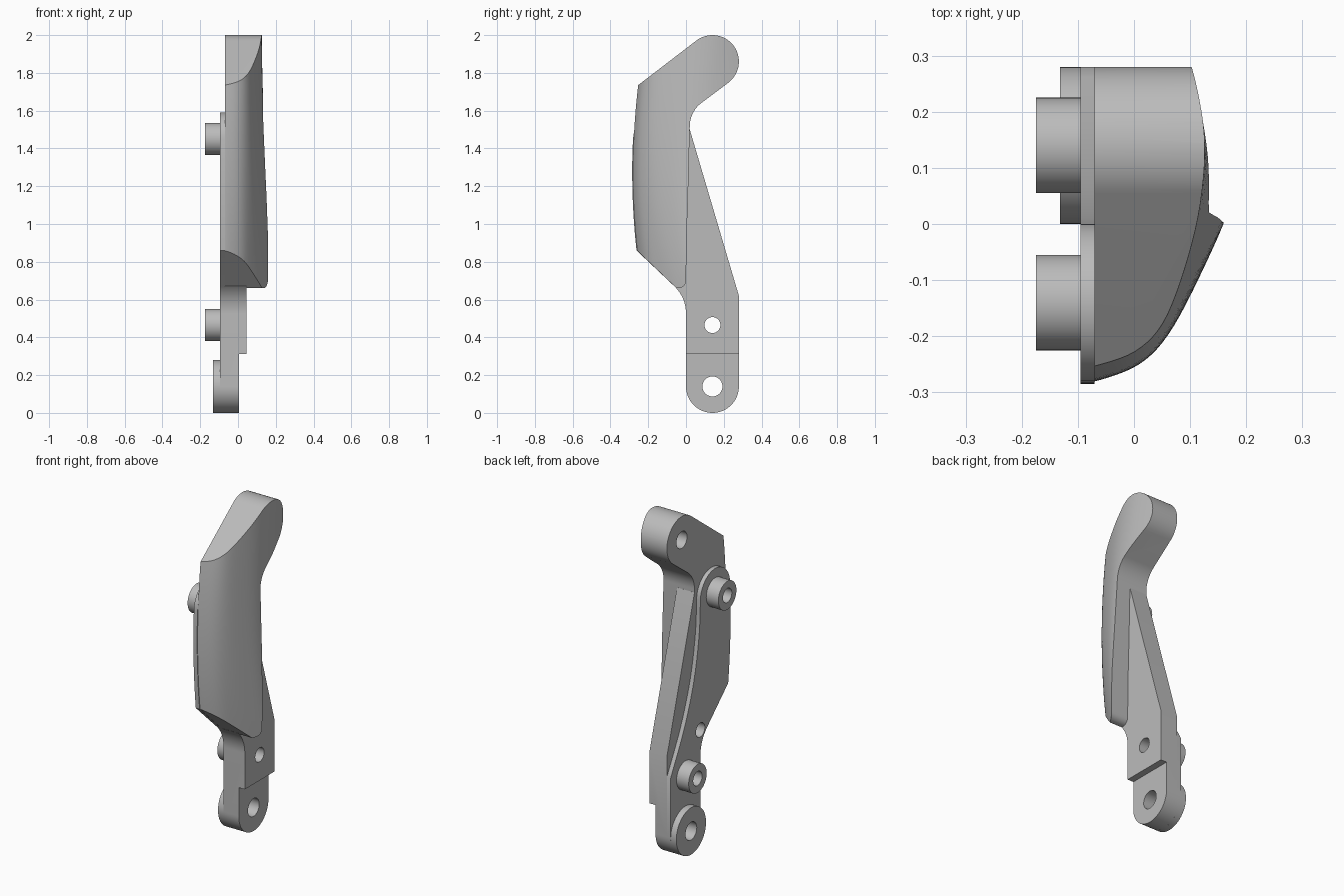
import bpy, bmesh
from math import sin, cos, radians
from mathutils import Vector

if "Cube" in bpy.data.objects:
    bpy.data.objects.remove(bpy.data.objects["Cube"])

grey = bpy.data.materials.new("plain_grey")
grey.use_nodes = True
grey.diffuse_color = (0.5, 0.5, 0.5, 1)
grey.node_tree.nodes["Principled BSDF"].inputs["Base Color"].default_value = (0.5, 0.5, 0.5, 1)
parts = []


def arc(cy, cz, r, a0, a1, n=16):
    angles = [radians(a0 + (a1 - a0) * i / n) for i in range(n + 1)]
    return [(cy + r * cos(a), cz + r * sin(a)) for a in angles]


def spline(pts, n=5):
    # smooth curve through the given points
    p = [Vector(q) for q in [pts[0]] + pts + [pts[-1]]]
    out = []
    for a, b, c, d in zip(p, p[1:], p[2:], p[3:]):
        for i in range(n):
            t = i / n
            out.append(b + (c - a) * t / 2 + (2 * a - 5 * b + 4 * c - d) * t * t / 2
                       + (3 * b - a - 3 * c + d) * t ** 3 / 2)
    return out + [p[-1]]


def skin(name, rings):
    # close a stack of matching rings into a solid
    bm = bmesh.new()
    rows = [[bm.verts.new(v) for v in ring] for ring in rings]
    for lo, hi in zip(rows, rows[1:]):
        for i in range(len(lo)):
            bm.faces.new((lo[i - 1], lo[i], hi[i], hi[i - 1]))
    bm.faces.new(rows[0])
    bm.faces.new(rows[-1])
    bmesh.ops.recalc_face_normals(bm, faces=bm.faces)
    mesh = bpy.data.meshes.new(name)
    bm.to_mesh(mesh)
    bm.free()
    mesh.materials.append(grey)
    ob = bpy.data.objects.new(name, mesh)
    bpy.context.collection.objects.link(ob)
    return ob


def prism(name, outline, x0, x1):
    return skin(name, [[(x, y, z) for y, z in outline] for x in (x0, x1)])


def disc(name, y, z, r, x0, x1):
    return prism(name, arc(y, z, r, 0, 360, 48)[:-1], x0, x1)


def boolean(ob, cutter, operation="DIFFERENCE"):
    mod = ob.modifiers.new("cut", "BOOLEAN")
    mod.operation, mod.solver, mod.object = operation, "EXACT", cutter
    graph = bpy.context.evaluated_depsgraph_get()
    mesh = bpy.data.meshes.new_from_object(ob.evaluated_get(graph))
    ob.modifiers.clear()
    ob.data = mesh
    bpy.data.objects.remove(cutter)


def drill(obs, y, z, r, x0, x1):
    for ob in obs:
        boolean(ob, disc("drill", y, z, r, x0, x1))


def front_y(z):
    return -0.285 + 0.13 * (z - 1.28) ** 2


# Curved handle: sections lofted upward, trimmed by the side outline
top = spline([(-.11, -.262), (-.07, -.257), (0, -.235), (.05, -.19), (.09, -.10),
              (.118, 0), (.126, .1), (.113, .2), (.09, .3)])
low = spline([(-.11, -.285), (-.045, -.275), (.027, -.235), (.08, -.17), (.134, -.09),
              (.178, 0), (.187, .1), (.19, .2), (.19, .3)])
rings = []
for i in range(31):
    z = 0.6 + 1.5 * i / 30
    t = min(1, max(0, (2 - z) / 1.34)) ** 1.6
    section = [a.lerp(b, t) for a, b in zip(top, low)]
    shift = front_y(z) - section[0].y
    ring = [(p.x, p.y + shift, z) for p in section]
    rings.append(ring + [(-.11, ring[-1][1], z)])
handle = skin("handle", rings)
side = ([(-.35, 1.661)] + arc(.14, 1.86, .14, 128, -52, 32) + arc(.176, 1.517, .156, 128, 180)
        + [(.012, 1.2), (.004, .95)] + arc(-.04, .70, .04, 0, -90, 8)
        + [(-.05, .66), (-.35, .946)])
boolean(handle, prism("handle_trim", side, -.07, .4), "INTERSECT")

# Lower arm with the tapering rear web, thinned at the foot
foot = arc(.14, .14, .14, 360, 180, 32)
throat = arc(-.2, .526, .2, 0, 46)
arm = prism("arm", foot + throat + [(-.06, .9), (0, 1.5), (.02, 1.5), (.28, .62)], -.07, .045)
boolean(arm, prism("foot_step", [(-.1, -.1), (.4, -.1), (.4, .312), (-.1, .312)], .005, .2))

# Raised flat rim on the inner side
front_edge = [(front_y(z), z) for z in [.86 + .59 * i / 12 for i in range(12)]]
back_edge = [tuple(p) for p in spline([(0, 1.45), (.012, 1.25), (.06, 1.0), (.15, .75), (.28, .5)])]
rim = prism("inner_rim", foot + throat + front_edge + arc(-.14, 1.45, .14, 180, 0, 24)
            + back_edge[1:], -.095, -.07)

# Foot boss and mounting pegs
boss = disc("foot_boss", .14, .14, .14, -.132, -.095)
lower_peg = disc("lower_peg", .14, .465, .085, -.175, -.095)
upper_peg = disc("upper_peg", -.14, 1.45, .085, -.175, -.095)

# Through holes and blind holes
drill([arm, rim, boss], .14, .14, .053, -.3, .3)
drill([arm, rim, lower_peg], .14, .465, .042, -.3, .3)
drill([handle, rim, upper_peg], -.14, 1.45, .042, -.3, -.04)
drill([handle], .14, 1.86, .05, -.3, .03)
drill([handle, arm, rim], 0, .68, .042, -.3, 0)

# Smooth shading with crisp edges
bpy.ops.object.select_all(action="DESELECT")
for ob in (handle, arm, rim, boss, lower_peg, upper_peg):
    ob.select_set(True)
bpy.context.view_layer.objects.active = handle
bpy.ops.object.shade_smooth_by_angle(angle=radians(30))
